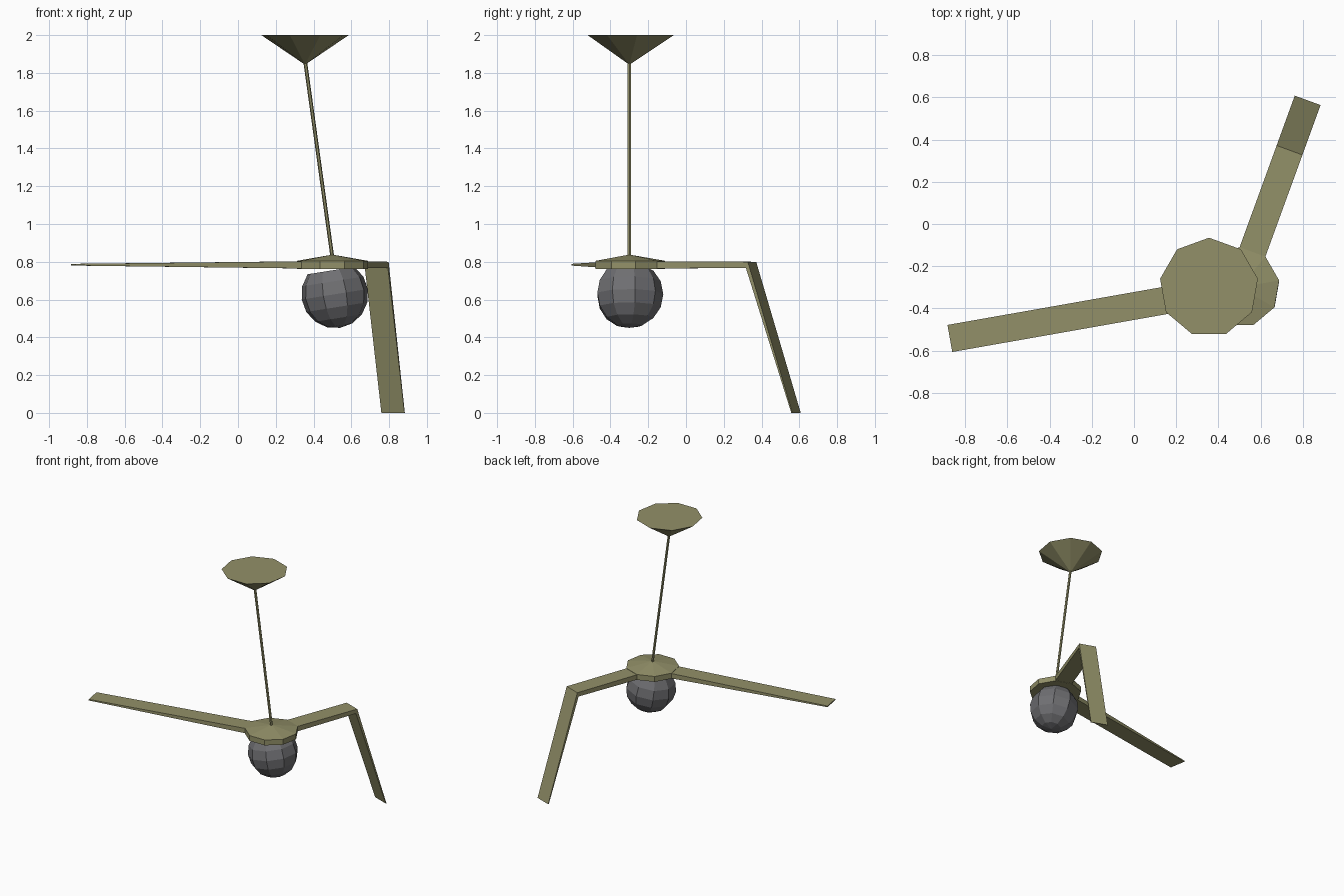
import bpy, bmesh, math
from mathutils import Vector, Matrix

if "Cube" in bpy.data.objects:
    bpy.data.objects.remove(bpy.data.objects["Cube"])

SIDES = 9
HUB = Vector((0.5, -0.3, 0.0))
CANOPY = Vector((0.355, -0.3, 0.0))


def material(name, color):
    m = bpy.data.materials.new(name)
    m.diffuse_color = (*color, 1)
    m.use_nodes = True
    m.node_tree.nodes["Principled BSDF"].inputs["Base Color"].default_value = m.diffuse_color
    return m


OLIVE = material("olive_paint", (0.29, 0.28, 0.14))
DARK = material("dark_glass", (0.16, 0.16, 0.17))


def finish(name, bm, mat, matrix=Matrix()):
    bmesh.ops.recalc_face_normals(bm, faces=bm.faces)
    bm.transform(matrix)
    mesh = bpy.data.meshes.new(name)
    bm.to_mesh(mesh)
    bm.free()
    mesh.materials.append(mat)
    ob = bpy.data.objects.new(name, mesh)
    bpy.context.collection.objects.link(ob)
    return ob


def lathe(name, profile, mat, matrix, sides=SIDES):
    """Revolve (radius, z) points, with the first corner on +y; ends are closed."""
    bm = bmesh.new()
    rings = []
    for r, z in profile:
        if r == 0:
            rings.append([bm.verts.new((0, 0, z))] * sides)
        else:
            rings.append([bm.verts.new((r * math.sin(a), r * math.cos(a), z))
                          for a in (2 * math.pi * i / sides for i in range(sides))])
    for a, b in zip(rings, rings[1:]):
        for i in range(sides):
            j = (i + 1) % sides
            bm.faces.new(list(dict.fromkeys((a[i], a[j], b[j], b[i]))))
    for ring, (r, z) in ((rings[0], profile[0]), (rings[-1], profile[-1])):
        if r > 0:
            bm.faces.new(ring)
    return finish(name, bm, mat, matrix)


def blade(name, stations, angle, width=0.13):
    """Loft box sections; each station is (top distance, top z, bottom distance, bottom z)."""
    bm = bmesh.new()
    h = width / 2
    rings = [[bm.verts.new(p) for p in ((dt, h, zt), (dt, -h, zt), (db, -h, zb), (db, h, zb))]
             for dt, zt, db, zb in stations]
    for a, b in zip(rings, rings[1:]):
        for i in range(4):
            j = (i + 1) % 4
            bm.faces.new((a[i], a[j], b[j], b[i]))
    bm.faces.new(rings[0])
    bm.faces.new(rings[-1])
    return finish(name, bm, OLIVE,
                  Matrix.Translation(HUB) @ Matrix.Rotation(math.radians(angle), 4, 'Z'))


# ceiling canopy: inverted cone
lathe("ceiling_canopy", [(0.01, 1.85), (0.235, 2.0)], OLIVE, Matrix.Translation(CANOPY))

# leaning rod from hub to canopy
bottom, top = HUB + Vector((0, 0, 0.82)), CANOPY + Vector((0, 0, 1.865))
axis = top - bottom
lathe("rod", [(0.01, 0), (0.01, axis.length)], OLIVE,
      Matrix.Translation(bottom) @ axis.to_track_quat('Z', 'Y').to_matrix().to_4x4(), 6)

# hub disc with shallow cone top
lathe("hub", [(0.19, 0.763), (0.19, 0.805), (0, 0.838)], OLIVE, Matrix.Translation(HUB))

# two remaining blades: one straight, one snapped downwards
blade("straight_blade", [(0.12, 0.803, 0.12, 0.764), (1.393, 0.789, 1.393, 0.780)], 190)
blade("broken_blade", [(0.12, 0.803, 0.12, 0.764), (0.691, 0.80, 0.68, 0.768),
                       (0.942, 0.0, 0.936, 0.0)], 70)

# tilted lamp globe, cut flat at the top
R = 0.18
lats = [-90 + 22.5 * i for i in range(7)]
globe = [(0 if l == -90 else R * math.cos(math.radians(l)), R * math.sin(math.radians(l)))
         for l in lats]
lathe("lamp_globe", globe, DARK,
      Matrix.Translation((0.5125, -0.3, 0.628)) @ Matrix.Rotation(math.radians(-9), 4, 'Y'))
